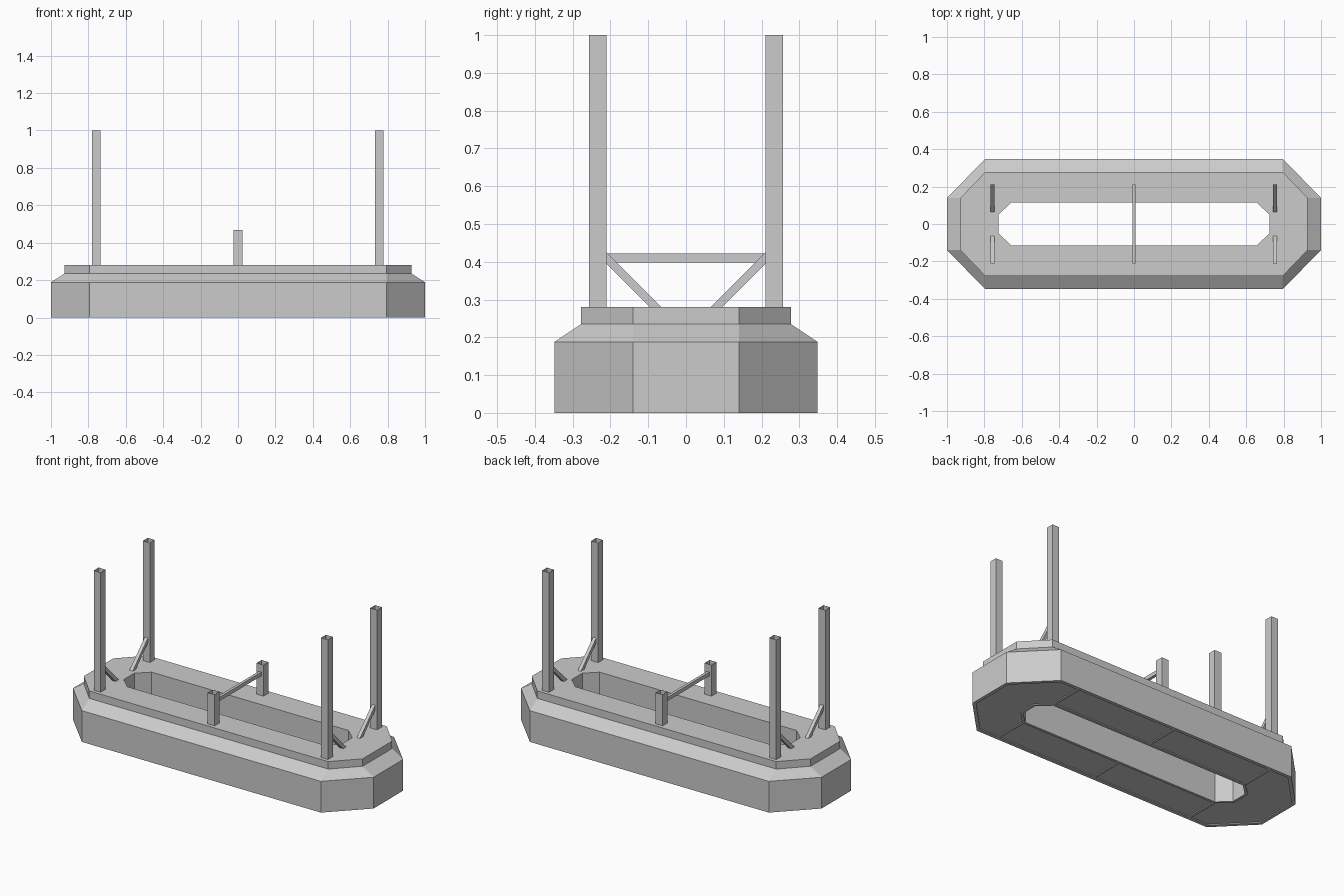
import bpy, bmesh

cube = bpy.data.objects.get("Cube")
if cube:
    bpy.data.objects.remove(cube, do_unlink=True)

grey = bpy.data.materials.new("plain_grey")
grey.use_nodes = True
grey.diffuse_color = (0.6, 0.6, 0.6, 1)
grey.node_tree.nodes["Principled BSDF"].inputs["Base Color"].default_value = (0.6, 0.6, 0.6, 1)


def finish(name, bm):
    bmesh.ops.recalc_face_normals(bm, faces=bm.faces)
    mesh = bpy.data.meshes.new(name)
    bm.to_mesh(mesh)
    bm.free()
    mesh.materials.append(grey)
    obj = bpy.data.objects.new(name, mesh)
    bpy.context.collection.objects.link(obj)
    return obj


def octagon(bm, x, y, cx, cy, z):
    """Ring of eight corners: half sizes x, y; chamfers start at cx, cy."""
    pts = [(x, cy), (cx, y), (-cx, y), (-x, cy), (-x, -cy), (-cx, -y), (cx, -y), (x, -cy)]
    return [bm.verts.new((px, py, z)) for px, py in pts]


def box(name, centre, size, open_ends=False):
    bm = bmesh.new()
    bmesh.ops.create_cube(bm, size=1)
    for v in bm.verts:
        v.co = [c + p * s for c, p, s in zip(centre, v.co, size)]
    if open_ends:
        ends = [f for f in bm.faces if abs(f.normal.z) > 0.9]
        bmesh.ops.delete(bm, geom=ends, context='FACES_ONLY')
    return finish(name, bm)


def prism_x(name, x, width, profile):
    """Extrude a y-z profile along x."""
    bm = bmesh.new()
    face = bm.faces.new([bm.verts.new((x - width / 2, y, z)) for y, z in profile])
    new = bmesh.ops.extrude_face_region(bm, geom=[face])["geom"]
    for v in new:
        if isinstance(v, bmesh.types.BMVert):
            v.co.x += width
    return finish(name, bm)


# Stepped octagonal base with a through opening and shallow recessed underside
RECESS = 0.006
bm = bmesh.new()
sections = [
    (1.0, 0.348, 0.795, 0.14, 0),
    (1.0, 0.348, 0.795, 0.14, 0.188),
    (0.928, 0.278, 0.795, 0.14, 0.235),
    (0.928, 0.278, 0.795, 0.14, 0.28),
    (0.725, 0.115, 0.655, 0.05, 0.28),
    (0.725, 0.115, 0.655, 0.05, 0),
    (0.74, 0.13, 0.66, 0.055, 0),
    (0.74, 0.13, 0.66, 0.055, RECESS),
    (0.98, 0.328, 0.787, 0.132, RECESS),
    (0.98, 0.328, 0.787, 0.132, 0),
]
rings = [octagon(bm, *s) for s in sections]
for a, b in zip(rings, rings[1:] + rings[:1]):
    for i in range(8):
        j = (i + 1) % 8
        bm.faces.new((a[i], a[j], b[j], b[i]))
finish("base", bm)

# Dividing ribs across the underside
for x in (-0.66, 0, 0.66):
    for side in (-1, 1):
        box("underside_rib", (x, side * 0.229, RECESS / 2), (0.016, 0.198, RECESS))

# Open square posts, with braces at the corners
for x in (-0.757, 0, 0.755):
    top = 1.0 if x else 0.468
    for side in (-1, 1):
        name = "corner_post" if x else "middle_post"
        box(name, (x, side * 0.2335, (0.28 + top) / 2), (0.046, 0.046, top - 0.28), True)
        if x:
            prism_x("corner_brace", x, 0.021,
                    [(side * 0.21, 0.425), (side * 0.065, 0.28),
                     (side * 0.096, 0.28), (side * 0.21, 0.395)])

# Crossbar between the middle posts
box("crossbar", (0, 0, 0.41), (0.017, 0.42, 0.023))
